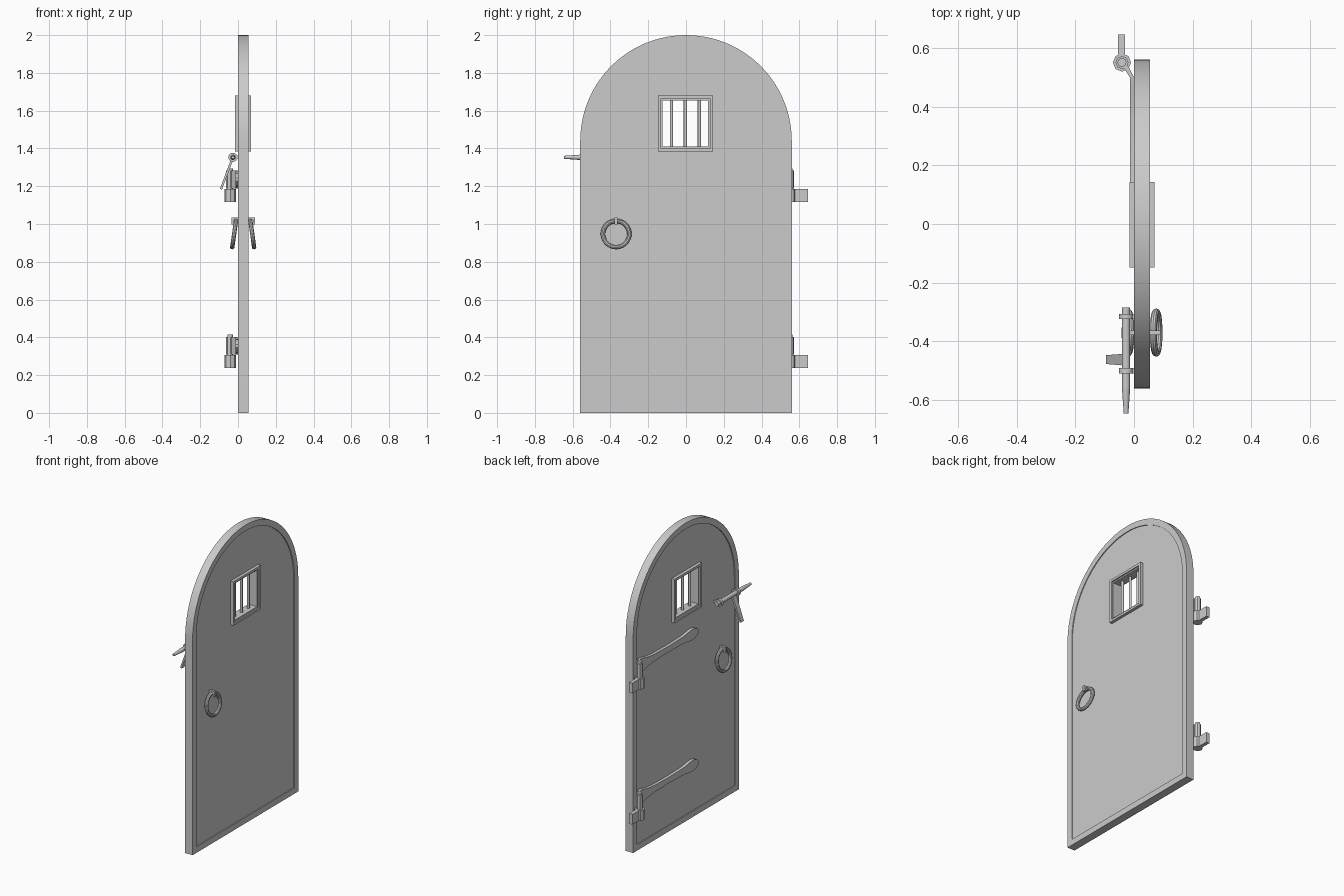
import bpy, math
from mathutils import Matrix, Vector

if "Cube" in bpy.data.objects:
    bpy.data.objects.remove(bpy.data.objects["Cube"])

grey = bpy.data.materials.new("iron_grey")
grey.diffuse_color = (0.6, 0.6, 0.6, 1)
grey.use_nodes = True
grey.node_tree.nodes["Principled BSDF"].inputs["Base Color"].default_value = grey.diffuse_color

# Profile planes: (u, v, depth) mapped onto world axes
YZ = Matrix(((0, 0, 1, 0), (1, 0, 0, 0), (0, 1, 0, 0), (0, 0, 0, 1)))   # depth along x
XY = Matrix.Identity(4)                                                # depth along z


def finish(ob, name):
    ob.name = name
    ob.data.materials.clear()
    ob.data.materials.append(grey)
    bpy.ops.object.select_all(action='DESELECT')
    ob.select_set(True)
    bpy.context.view_layer.objects.active = ob
    bpy.ops.object.shade_smooth_by_angle(angle=math.radians(35))
    return ob


def prism(name, loops, lo, hi, matrix=YZ):
    """Extrude flat loops (inner loops become holes) from depth lo to hi."""
    cu = bpy.data.curves.new(name, 'CURVE')
    cu.dimensions, cu.fill_mode, cu.extrude = '2D', 'BOTH', (hi - lo) / 2
    for loop in loops:
        sp = cu.splines.new('POLY')
        sp.points.add(len(loop) - 1)
        for p, (u, v) in zip(sp.points, loop):
            p.co = (u, v, 0, 1)
        sp.use_cyclic_u = True
    ob = bpy.data.objects.new(name, cu)
    bpy.context.collection.objects.link(ob)
    ob.matrix_world = matrix @ Matrix.Translation((0, 0, (lo + hi) / 2))
    bpy.ops.object.select_all(action='DESELECT')
    ob.select_set(True)
    bpy.context.view_layer.objects.active = ob
    bpy.ops.object.convert(target='MESH')
    return finish(bpy.context.object, name)


def box(name, x, y, z):
    return prism(name, [rect(*y, *z)], *x)


def rod(name, a, b, r1, r2=None, sides=16):
    a, b = Vector(a), Vector(b)
    bpy.ops.mesh.primitive_cone_add(
        vertices=sides, radius1=r1, radius2=r1 if r2 is None else r2, depth=(b - a).length,
        location=(a + b) / 2, rotation=(b - a).to_track_quat('Z', 'Y').to_euler())
    return finish(bpy.context.object, name)


def rect(u0, u1, v0, v1):
    return [(u0, v0), (u1, v0), (u1, v1), (u0, v1)]


def arch(inset):
    r, n = 0.56 - inset, 48
    return [(-r, inset), (r, inset)] + [
        (r * math.cos(math.pi * i / n), 1.44 + r * math.sin(math.pi * i / n)) for i in range(n + 1)]


# Door slab: raised rim around a slightly recessed panel
prism("door_rim", [arch(0), arch(0.04)], 0, 0.055)
opening = rect(-0.124, 0.116, 1.41, 1.655)
prism("door_panel", [arch(0.04), opening], 0.006, 0.049)

# Barred window
step = rect(-0.132, 0.126, 1.4, 1.664)
prism("window_frame", [rect(-0.148, 0.143, 1.385, 1.68), step], -0.015, 0.069)
prism("window_lip", [step, opening], -0.005, 0.06)
for y in (-0.077, -0.003, 0.071):
    rod("window_bar", (0.027, y, 1.4), (0.027, y, 1.66), 0.009, sides=12)

# Ring pulls and their staples on both faces
for s in (1, -1):
    def mx(d):
        return 0.0275 + s * d
    bpy.ops.mesh.primitive_torus_add(
        major_radius=0.07, minor_radius=0.012, major_segments=40, minor_segments=10,
        location=(mx(0.048), -0.37, 0.947), rotation=(0, math.radians(90 - 8 * s), 0))
    finish(bpy.context.object, "pull_ring")
    box("ring_staple", sorted((mx(0.015), mx(0.063))), (-0.378, -0.362), (1.022, 1.035))
    box("ring_staple_tip", sorted((mx(0.052), mx(0.063))), (-0.378, -0.362), (0.997, 1.022))

# Sliding bolt with eyelets and handle
BX, BZ = -0.027, 1.353
rod("bolt_shaft", (BX, -0.56, BZ), (BX, -0.285, BZ), 0.014)
rod("bolt_tip", (BX, -0.645, BZ), (BX, -0.56, BZ), 0.008, 0.014)
for y in (-0.5, -0.315):
    rod("bolt_eyelet", (BX, y - 0.009, BZ), (BX, y + 0.009, BZ), 0.024)
    box("eyelet_mount", (BX, 0.01), (y - 0.009, y + 0.009), (BZ - 0.01, BZ + 0.01))
tilt = Matrix.Translation((BX, -0.462, BZ)) @ Matrix.Rotation(math.radians(20.6), 4, 'Y') @ YZ
prism("bolt_handle", [[(-0.02, 0), (-0.015, -0.18), (0.015, -0.18), (0.02, 0)]],
      -0.006, 0.006, tilt)

# Strap outline: distance along y, half height
STRAP = [(0.505, 0.047), (0.47, 0.042), (0.42, 0.03), (0.35, 0.023), (0.2, 0.02), (0.05, 0.023),
         (0.0, 0.03), (-0.04, 0.036), (-0.075, 0.034), (-0.1, 0.023), (-0.115, 0.008)]
HX, HY = -0.041, 0.55
for z in (0.355, 1.235):
    outline = [(y, z + h) for y, h in STRAP] + [(y, z - h) for y, h in reversed(STRAP)]
    prism("hinge_strap", [outline], -0.014, 0.007)
    prism("strap_bend", [[(0.0, 0.5), (-0.014, 0.5), (-0.034, 0.53), (-0.022, 0.542)]],
          z - 0.047, z + 0.047, XY)
    rod("hinge_knuckle", (HX, HY, z - 0.047), (HX, HY, z + 0.047), 0.022, sides=8)
    rod("hinge_pin", (HX, HY, z - 0.05), (HX, HY, z + 0.06), 0.015)
    rod("hinge_socket", (HX, HY, z - 0.118), (HX, HY, z - 0.049), 0.031, sides=8)
    box("hinge_wall_arm", (-0.054, -0.03), (0.57, 0.645), (z - 0.118, z - 0.049))
